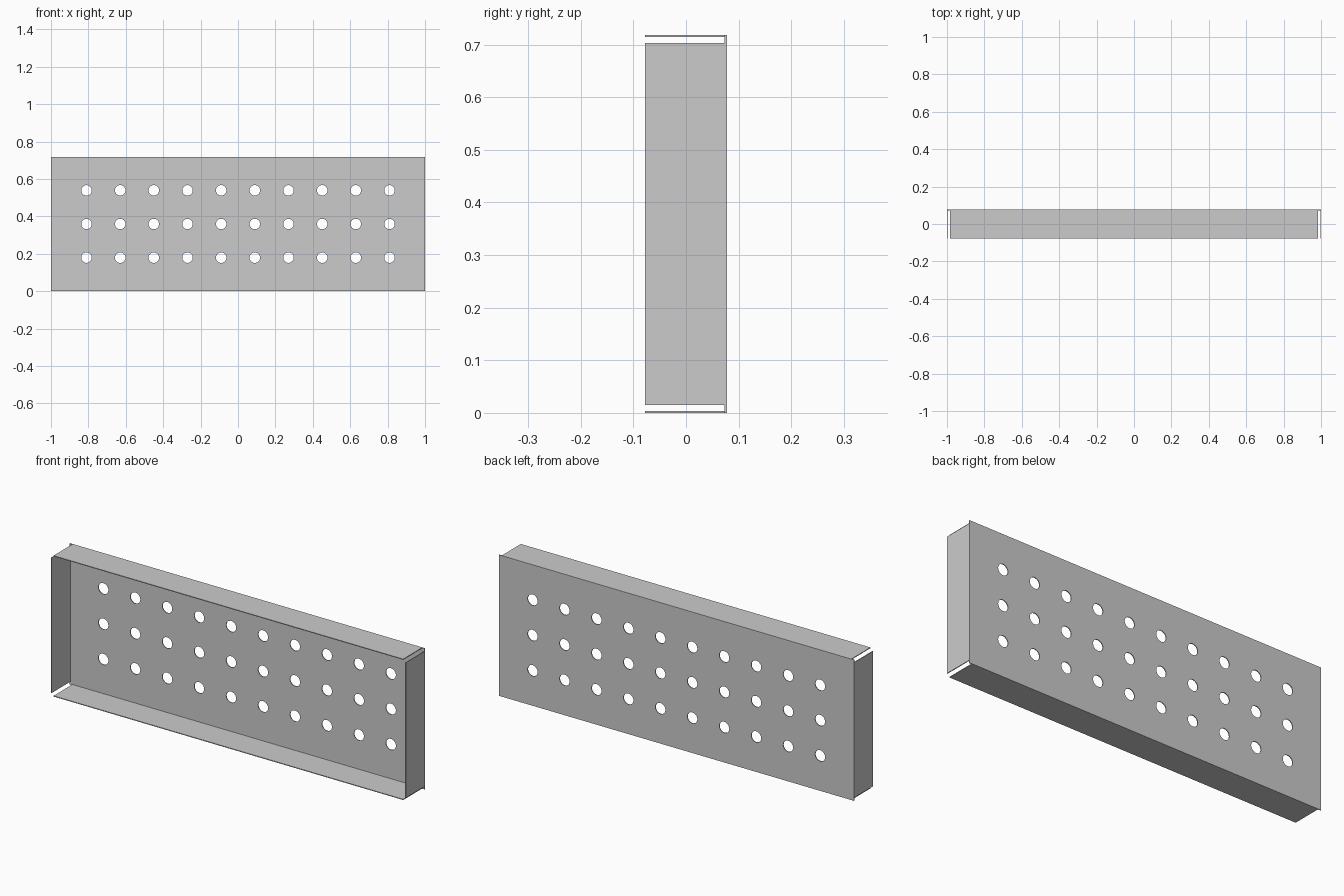
import bpy, bmesh
from mathutils import Matrix, Vector

if "Cube" in bpy.data.objects:
    bpy.data.objects.remove(bpy.data.objects["Cube"])

W, H, D, T = 2.0, 0.718, 0.155, 0.004   # width, height, depth, sheet thickness
NOTCH = 0.015                           # corner relief at flange ends
ROWS, COLS, PITCH, RADIUS = 3, 10, 0.18, 0.028


def box(name, lo, hi):
    lo, hi = Vector(lo), Vector(hi)
    bm = bmesh.new()
    bmesh.ops.create_cube(bm, size=1)
    bmesh.ops.scale(bm, vec=hi - lo, verts=bm.verts)
    bmesh.ops.translate(bm, vec=(lo + hi) / 2, verts=bm.verts)
    return finish(name, bm)


def finish(name, bm):
    mesh = bpy.data.meshes.new(name)
    bm.to_mesh(mesh)
    bm.free()
    obj = bpy.data.objects.new(name, mesh)
    bpy.context.collection.objects.link(obj)
    return obj


# Back sheet
y0, y1 = -D / 2, D / 2
panel = box("perforated_back_panel", (-W / 2, y1 - T, 0), (W / 2, y1, H))

# Grid of round holes
bm = bmesh.new()
for r in range(ROWS):
    for c in range(COLS):
        x = (c - (COLS - 1) / 2) * PITCH
        z = H / 2 + (r - (ROWS - 1) / 2) * PITCH
        bmesh.ops.create_cone(
            bm, cap_ends=True, segments=32, radius1=RADIUS, radius2=RADIUS, depth=0.1,
            matrix=Matrix.Translation((x, y1, z)) @ Matrix.Rotation(1.5707963, 4, 'X'))
cutter = finish("hole_cutter", bm)
cutter.hide_render = True
mod = panel.modifiers.new("holes", 'BOOLEAN')
mod.operation = 'DIFFERENCE'
mod.solver = 'EXACT'
mod.object = cutter
bpy.context.view_layer.objects.active = panel
panel.select_set(True)
bpy.ops.object.modifier_apply(modifier="holes")
bpy.data.objects.remove(cutter)

# Folded flanges, open at the front and notched at the corners
yb = y1 - T
for name, z in (("bottom_flange", 0), ("top_flange", H - T)):
    box(name, (-W / 2 + NOTCH, y0, z), (W / 2 - NOTCH, yb, z + T))
for name, x in (("left_flange", -W / 2), ("right_flange", W / 2 - T)):
    box(name, (x, y0, NOTCH), (x + T, yb, H - NOTCH))

# Smooth hole walls, crisp sheet edges
bpy.ops.object.select_all(action='DESELECT')
panel.select_set(True)
bpy.ops.object.shade_smooth_by_angle()
